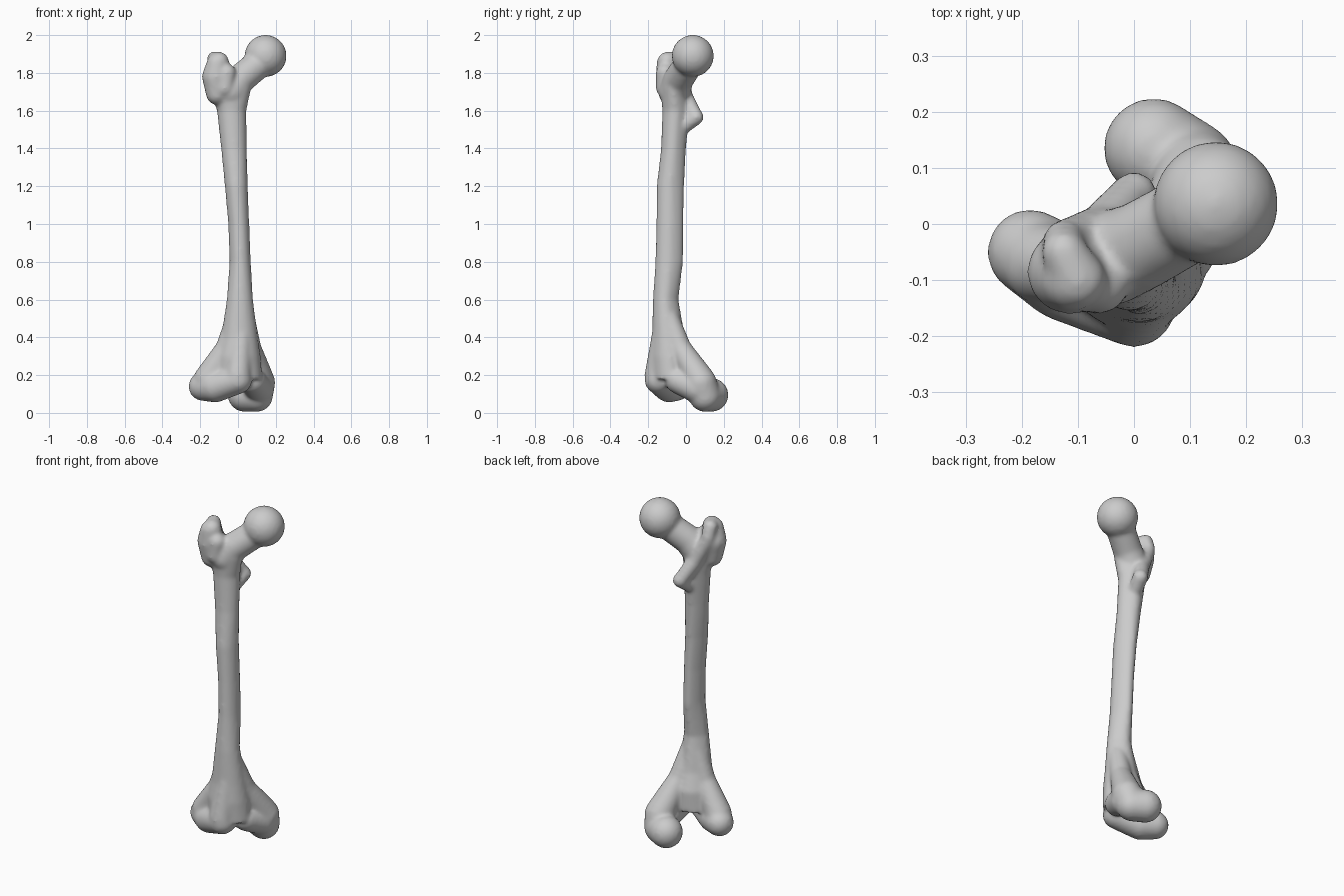
import bpy, bmesh, math
from mathutils import Vector, Matrix

cube = bpy.data.objects.get("Cube")
if cube:
    bpy.data.objects.remove(cube)

bone = bpy.data.materials.new("bone_grey")
bone.use_nodes = True
colour = (0.6, 0.6, 0.6, 1)
bone.diffuse_color = colour
bone.node_tree.nodes["Principled BSDF"].inputs["Base Color"].default_value = colour

bm = bmesh.new()


def ball(centre, r):
    bmesh.ops.create_icosphere(bm, subdivisions=3, radius=r,
                               matrix=Matrix.Translation(centre))


def strand(*stops):
    """Tapered rounded rod through stops of (x, y, z, radius)."""
    for a, b in zip(stops, stops[1:]):
        a, b = Vector(a), Vector(b)
        steps = max(1, math.ceil((b - a).xyz.length / (0.25 * min(a.w, b.w))))
        for i in range(steps + 1):
            p = a.lerp(b, i / steps)
            ball(p.xyz, p.w)


def loft(sections, sides=32):
    """Shaft through (z, x_min, x_max, y_min, y_max), pinched to a ridge at the back."""
    rings = []
    for z, x0, x1, y0, y1 in sections:
        ring = []
        for i in range(sides):
            a = math.tau * i / sides
            s, c = math.sin(a), math.cos(a)
            pinch = 1 - 0.25 * max(s, 0)
            ring.append(bm.verts.new(((x0 + x1) / 2 + c * pinch * (x1 - x0) / 2,
                                      (y0 + y1) / 2 + s * (y1 - y0) / 2, z)))
        rings.append(ring)
    for lo, hi in zip(rings, rings[1:]):
        for i in range(sides):
            j = (i + 1) % sides
            bm.faces.new((lo[i], lo[j], hi[j], hi[i]))
    bm.faces.new(rings[0][::-1])
    bm.faces.new(rings[-1])


# Shaft
loft([(0.18, -0.13, 0.13, -0.18, 0.03),
      (0.3, -0.12, 0.12, -0.19, 0.03),
      (0.4, -0.09, 0.105, -0.18, -0.005),
      (0.6, -0.06, 0.08, -0.175, -0.04),
      (0.8, -0.045, 0.068, -0.162, -0.015),
      (1.0, -0.052, 0.06, -0.157, -0.013),
      (1.2, -0.07, 0.052, -0.155, -0.01),
      (1.4, -0.09, 0.047, -0.132, 0.0),
      (1.6, -0.112, 0.045, -0.125, 0.02),
      (1.72, -0.15, 0.07, -0.135, 0.01)])

# Ball head and neck
ball((0.146, 0.036, 1.89), 0.112)
strand((-0.04, -0.06, 1.7, 0.085), (0.01, -0.04, 1.765, 0.08), (0.1, 0.01, 1.84, 0.078))

# Greater trochanter with hooked tip
strand((-0.11, -0.085, 1.69, 0.06), (-0.115, -0.085, 1.78, 0.076), (-0.11, -0.1, 1.85, 0.056))
strand((-0.1, -0.1, 1.86, 0.052), (-0.125, -0.05, 1.875, 0.04), (-0.125, -0.03, 1.82, 0.038))
strand((-0.07, -0.11, 1.72, 0.05), (-0.06, -0.11, 1.8, 0.05))

# Crest running down to the lesser trochanter
strand((-0.12, -0.03, 1.8, 0.04), (-0.06, -0.01, 1.68, 0.045), (-0.005, 0.05, 1.57, 0.04))
strand((-0.025, -0.035, 1.5, 0.04), (0, 0.052, 1.565, 0.042))

# Flares from the shaft to the two condyles
strand((-0.01, -0.09, 0.5, 0.055), (-0.06, -0.09, 0.34, 0.06), (-0.16, -0.07, 0.18, 0.075))
strand((0.035, -0.09, 0.5, 0.055), (0.065, -0.03, 0.34, 0.06), (0.11, 0.07, 0.18, 0.08))
strand((0.02, -0.12, 0.45, 0.055), (0.0, -0.15, 0.2, 0.07))

# Outer condyle, running forward to the kneecap ridge
strand((-0.185, -0.05, 0.14, 0.077), (-0.12, -0.09, 0.14, 0.085), (0.0, -0.145, 0.175, 0.075))

# Inner condyle and its front ridge
strand((0.035, 0.135, 0.095, 0.09), (0.1, 0.1, 0.09, 0.085), (0.115, 0.08, 0.16, 0.083))
strand((0.11, 0.06, 0.13, 0.08), (0.08, -0.04, 0.17, 0.07))

mesh = bpy.data.meshes.new("thigh_bone")
bm.to_mesh(mesh)
bm.free()
mesh.materials.append(bone)
obj = bpy.data.objects.new("thigh_bone", mesh)
bpy.context.collection.objects.link(obj)

# Fuse the parts into one smooth surface
remesh = obj.modifiers.new("fuse", "REMESH")
remesh.mode = "VOXEL"
remesh.voxel_size = 0.01
remesh.use_smooth_shade = True
soften = obj.modifiers.new("soften", "SMOOTH")
soften.factor = 0.5
soften.iterations = 10
